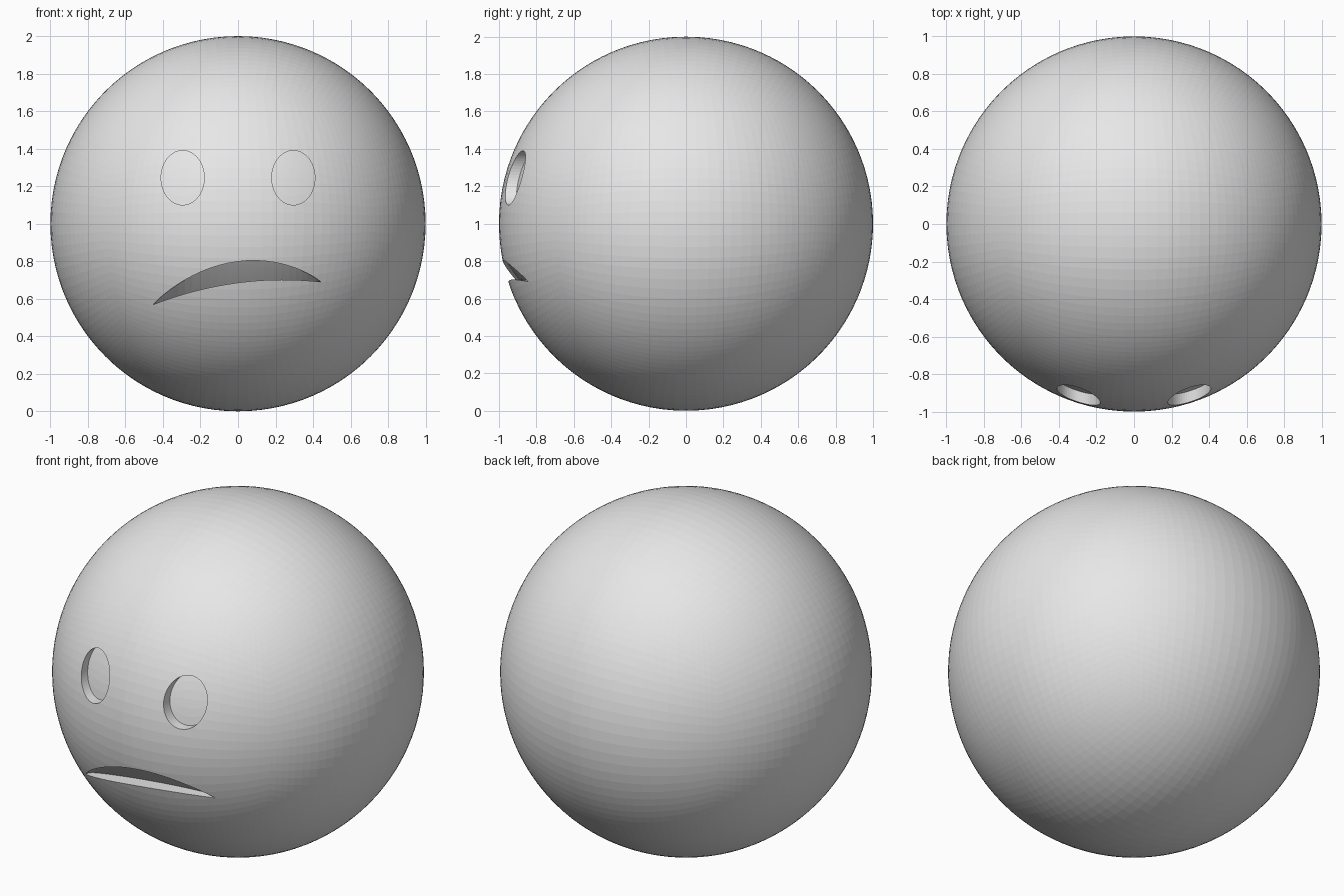
import bpy, bmesh, math

cube = bpy.data.objects.get("Cube")
if cube:
    bpy.data.objects.remove(cube, do_unlink=True)

grey = bpy.data.materials.new("plain grey")
grey.use_nodes = True
grey.diffuse_color = (0.8, 0.8, 0.8, 1)
grey.node_tree.nodes["Principled BSDF"].inputs["Base Color"].default_value = (0.8, 0.8, 0.8, 1)


def make_object(name, bm):
    mesh = bpy.data.meshes.new(name)
    bm.to_mesh(mesh)
    bm.free()
    mesh.materials.append(grey)
    obj = bpy.data.objects.new(name, mesh)
    bpy.context.collection.objects.link(obj)
    return obj


def pocket_cutter(name, outline, depth, columns=28, rows=6):
    """Closed block whose back follows the ball surface, sunk by depth(s, f).
    outline(s) gives x, bottom z and top z for s from -1 to 1."""
    bm = bmesh.new()
    front, back = [], []
    for i in range(columns + 1):
        s = -math.cos(math.pi * i / columns)
        x, low, high = outline(s)
        front_col, back_col = [], []
        for j in range(rows + 1):
            f = j / rows
            z = low + (high - low) * f
            y = -math.sqrt(1 - x * x - (z - 1) ** 2) + depth(s, f)
            front_col.append(bm.verts.new((x, -1.2, z)))
            back_col.append(bm.verts.new((x, y, z)))
        front.append(front_col)
        back.append(back_col)
    for i in range(columns):
        for j in range(rows):
            for g in (front, back):
                bm.faces.new((g[i][j], g[i + 1][j], g[i + 1][j + 1], g[i][j + 1]))
        for j in (0, rows):
            bm.faces.new((front[i][j], front[i + 1][j], back[i + 1][j], back[i][j]))
    for i in (0, columns):
        for j in range(rows):
            bm.faces.new((front[i][j], front[i][j + 1], back[i][j + 1], back[i][j]))
    # Close the pointed ends
    bmesh.ops.remove_doubles(bm, verts=bm.verts, dist=0.0005)
    bmesh.ops.recalc_face_normals(bm, faces=bm.faces)
    obj = make_object(name, bm)
    obj.hide_render = True
    return obj


# Ball head: a subdivided cube pushed out to a sphere
bm = bmesh.new()
bmesh.ops.create_cube(bm, size=2)
bmesh.ops.subdivide_edges(bm, edges=bm.edges[:], cuts=31, use_grid_fill=True)
for v in bm.verts:
    v.co.normalize()
    v.co.z += 1
bmesh.ops.recalc_face_normals(bm, faces=bm.faces)
head = make_object("ball_head", bm)


# Oval eye sockets
def eye_outline(side):
    def outline(s):
        half = 0.145 * math.sqrt(max(0, 1 - s * s))
        return side * 0.295 + 0.115 * s, 1.245 - half, 1.245 + half
    return outline


cutters = [pocket_cutter(name + "_eye_cutter", eye_outline(side), lambda s, f: 0.06)
           for name, side in (("left", 1), ("right", -1))]


# Lopsided frowning mouth, deepest along the lower lip
def mouth_outline(s):
    bow = 1 - s * s
    chord = 0.63 + 0.06 * s
    return -0.005 + 0.445 * s, chord + 0.055 * bow, chord + 0.168 * bow ** 0.9


cutters.append(pocket_cutter("mouth_cutter", mouth_outline,
                             lambda s, f: 0.01 + (0.08 - 0.065 * f) * math.sqrt(max(0, 1 - s * s))))

# Carve the face into the ball
bpy.context.view_layer.objects.active = head
for cutter in cutters:
    mod = head.modifiers.new(cutter.name, "BOOLEAN")
    mod.operation = "DIFFERENCE"
    mod.solver = "EXACT"
    mod.object = cutter
    bpy.ops.object.modifier_apply(modifier=mod.name)
    bpy.data.objects.remove(cutter, do_unlink=True)
